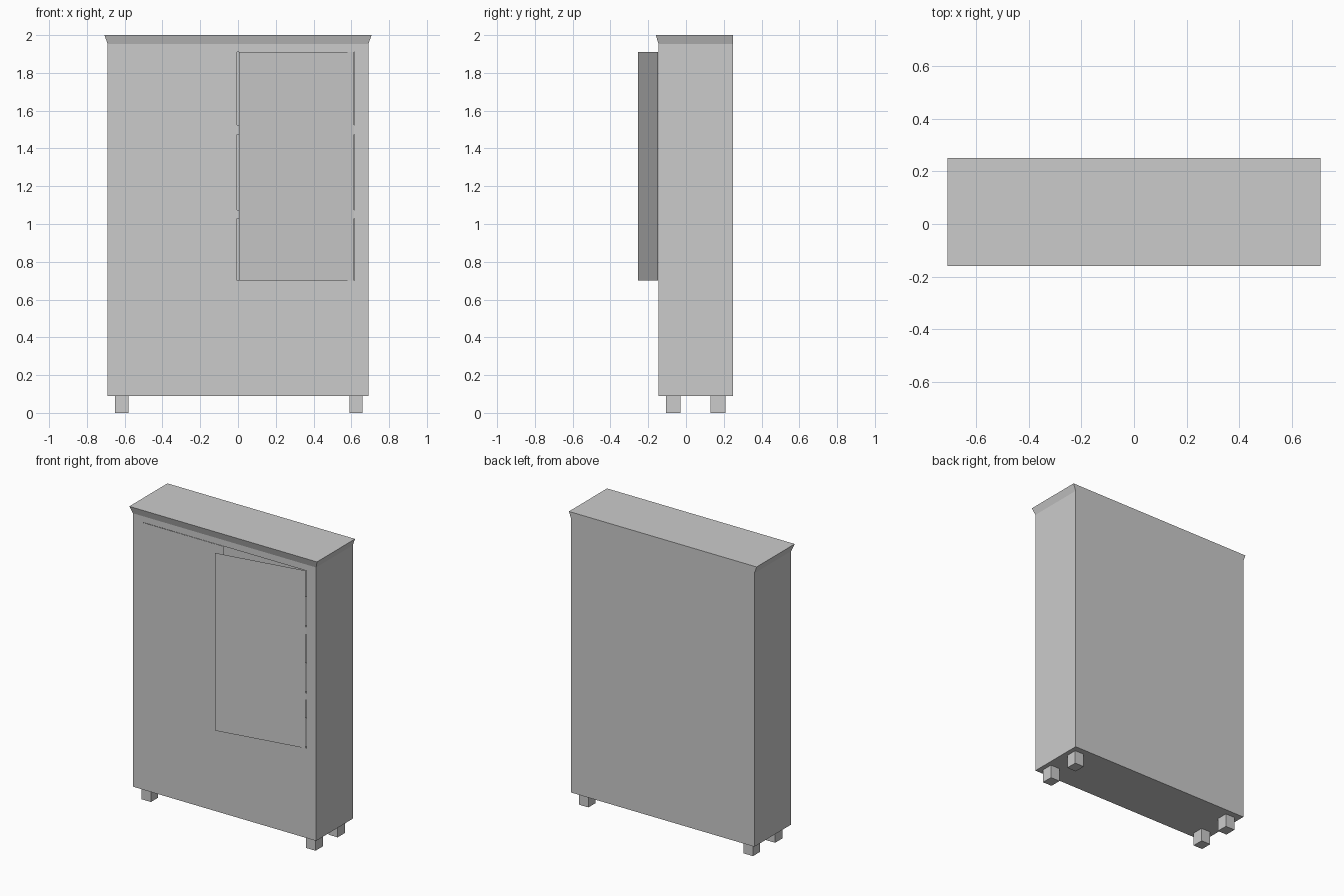
import bpy
import math

if "Cube" in bpy.data.objects:
    bpy.data.objects.remove(bpy.data.objects["Cube"])


def make_object(name, verts, faces):
    mesh = bpy.data.meshes.new(name)
    mesh.from_pydata(verts, [], faces)
    mesh.update()
    obj = bpy.data.objects.new(name, mesh)
    bpy.context.collection.objects.link(obj)
    return obj


def rect(x0, x1, y0, y1, z):
    return [(x0, y0, z), (x1, y0, z), (x1, y1, z), (x0, y1, z)]


def loft(name, rings):
    """Closed solid through a stack of rectangles, bottom to top."""
    verts = [v for ring in rings for v in ring]
    top = 4 * (len(rings) - 1)
    faces = [(3, 2, 1, 0), (top, top + 1, top + 2, top + 3)]
    for b in range(0, top, 4):
        for i in range(4):
            j = (i + 1) % 4
            faces.append((b + i, b + j, b + 4 + j, b + 4 + i))
    return make_object(name, verts, faces)


def box(name, x0, x1, y0, y1, z0, z1):
    return loft(name, [rect(x0, x1, y0, y1, z0), rect(x0, x1, y0, y1, z1)])


FRONT, BACK = -0.145, 0.25
OPEN_BOTTOM, OPEN_TOP, OPEN_HALF = 0.70, 1.91, 0.618

# Cabinet body with a flared cornice, flush at the back
body = loft("cabinet_body", [
    rect(-0.69, 0.69, FRONT, BACK, 0.09),
    rect(-0.69, 0.69, FRONT, BACK, 1.952),
    rect(-0.707, 0.707, -0.16, BACK, 2.0),
])

# Three compartments, leaving two shelves between them
for i, (z0, z1) in enumerate([(OPEN_BOTTOM, 1.028), (1.075, 1.475), (1.525, OPEN_TOP)]):
    cutter = box(f"compartment_cutter_{i + 1}", -OPEN_HALF, OPEN_HALF, -0.3, 0.22, z0, z1)
    cutter.hide_render = True
    cutter.hide_viewport = True
    cutter.display_type = 'WIRE'
    cut = body.modifiers.new(f"compartment_{i + 1}", 'BOOLEAN')
    cut.operation = 'DIFFERENCE'
    cut.solver = 'EXACT'
    cut.object = cutter


# Thin door panels: origin on the hinge, panel runs along local x
def door(name, hinge_x, width, angle):
    w = [(0, 0, OPEN_BOTTOM), (width, 0, OPEN_BOTTOM), (width, 0, OPEN_TOP), (0, 0, OPEN_TOP)]
    order = (0, 1, 2, 3) if width > 0 else (3, 2, 1, 0)
    obj = make_object(name, w, [order])
    obj.location = (hinge_x, FRONT - 0.002, 0)
    obj.rotation_euler.z = angle


door("left_door", -OPEN_HALF, 0.613, 0)
door("right_door", 0.613, -0.618, math.radians(10.1))

# Four square feet
for side, x in (("left", -0.616), ("right", 0.624)):
    for end, y in (("front", -0.068), ("back", 0.17)):
        box(f"{end}_{side}_foot", x - 0.035, x + 0.035, y - 0.039, y + 0.039, 0, 0.09)
